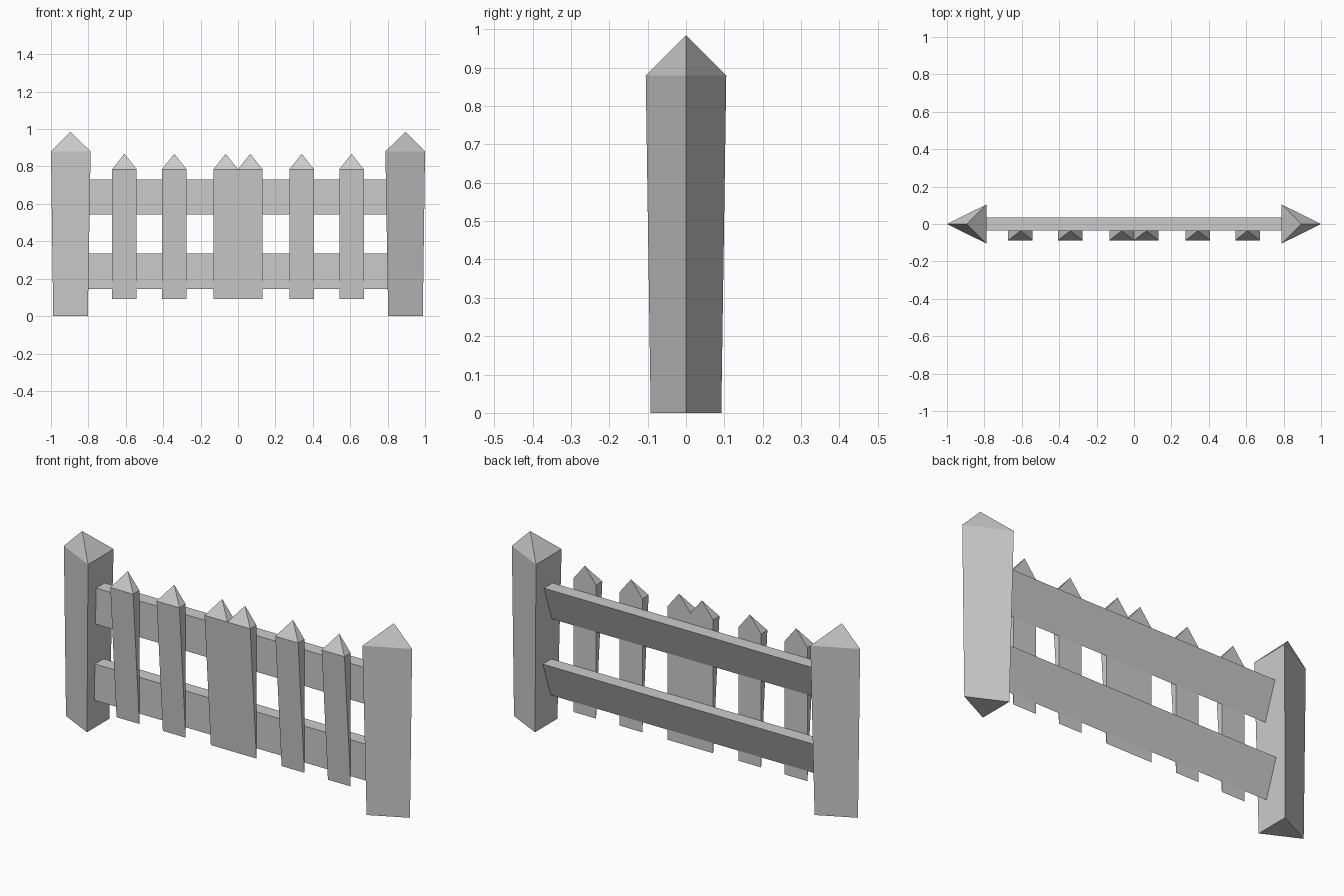
import bpy

cube = bpy.data.objects.get("Cube")
if cube:
    bpy.data.objects.remove(cube, do_unlink=True)

GREY = (0.6, 0.6, 0.6, 1)
grey = bpy.data.materials.new("plain grey")
grey.use_nodes = True
grey.diffuse_color = GREY
grey.node_tree.nodes["Principled BSDF"].inputs["Base Color"].default_value = GREY


def add_part(name, verts, faces):
    mesh = bpy.data.meshes.new(name)
    mesh.from_pydata(verts, [], faces)
    mesh.materials.append(grey)
    obj = bpy.data.objects.new(name, mesh)
    bpy.context.collection.objects.link(obj)
    return obj


def mirrored(x, side):
    return x * side


def add_post(name, side):
    # Three-sided post, wider at the top, with a pyramid cap
    def ring(outer, inner, half, z):
        return [(side * outer, 0, z), (side * inner, half, z), (side * inner, -half, z)]
    verts = ring(0.988, 0.803, 0.092, 0) + ring(1, 0.788, 0.105, 0.88)
    verts.append((side * 0.895, 0, 0.985))
    faces = [(0, 1, 2)]
    for i in range(3):
        j = (i + 1) % 3
        faces += [(i, i + 3, j + 3, j), (i + 3, 6, j + 3)]
    if side < 0:
        faces = [f[::-1] for f in faces]
    return add_part(name, verts, faces)


def add_picket(name, x):
    # Flat back, front tapering to an edge at the foot, pointed top at the back
    w, front, back = 0.0655, -0.087, -0.036
    foot, shoulder, tip = 0.092, 0.785, 0.868
    verts = [(x - w, back, foot), (x + w, back, foot),
             (x - w, front, shoulder), (x + w, front, shoulder),
             (x - w, back, shoulder), (x + w, back, shoulder),
             (x, back, tip)]
    faces = [(0, 1, 3, 2), (0, 2, 4), (1, 5, 3), (2, 3, 6),
             (4, 2, 6), (3, 5, 6), (1, 0, 4, 6, 5)]
    return add_part(name, verts, faces)


def add_rail(name, bottom, top):
    # Wedge-shaped rail: upright front, back sloping in to the lower edge
    front, back, end = -0.035, 0.036, 0.805
    profile = [(front, bottom), (back, top), (front, top)]
    verts = [(x, y, z) for x in (-end, end) for y, z in profile]
    faces = [(0, 2, 1), (3, 4, 5), (0, 1, 4, 3), (1, 2, 5, 4), (2, 0, 3, 5)]
    return add_part(name, verts, faces)


for label, side in (("left", 1), ("right", -1)):
    add_post(label + "_post", side)
    for place, x in (("inner", 0.0655), ("middle", 0.341), ("outer", 0.607)):
        add_picket(f"{label}_{place}_picket", side * x)

add_rail("lower_rail", 0.145, 0.334)
add_rail("upper_rail", 0.542, 0.73)
